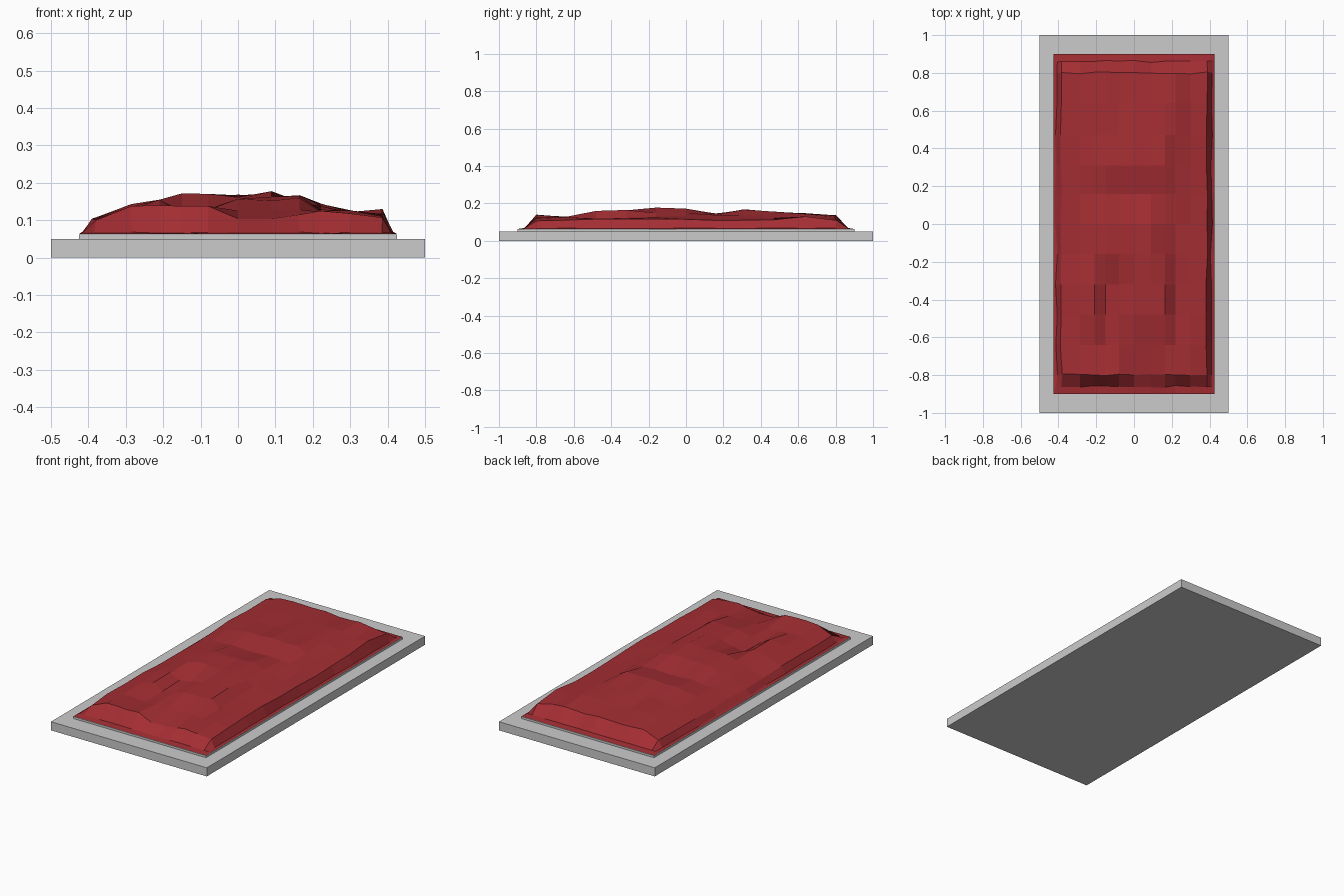
import bpy, bmesh, random

if "Cube" in bpy.data.objects:
    bpy.data.objects.remove(bpy.data.objects["Cube"])

random.seed(4)


def box(name, w, d, z0, z1):
    bm = bmesh.new()
    bmesh.ops.create_cube(bm, size=1)
    for v in bm.verts:
        v.co = (v.co.x * w, v.co.y * d, z0 if v.co.z < 0 else z1)
    me = bpy.data.meshes.new(name)
    bm.to_mesh(me)
    bm.free()
    ob = bpy.data.objects.new(name, me)
    bpy.context.collection.objects.link(ob)
    return ob


# Stone slab and the thin tray under the heap
box("base_slab", 1.0, 2.0, 0, 0.05)
box("thin_tray", 0.85, 1.8, 0.05, 0.062)

# Heap crest heights seen from the front (by x), the side (by y), and along the front edge
xs = [-.385, -.285, -.21, -.15, -.08, 0, .09, .165, .22, .3, .385]
across = [.105, .145, .155, .172, .173, .17, .18, .167, .147, .127, .118]
front_row = [.10, .138, .14, .138, .138, .104, .104, .115, .125, .118, .107]
ys = [-.8, -.64, -.48, -.32, -.16, 0, .16, .31, .47, .64, .8]
along = [.138, .132, .16, .165, .178, .18, .147, .17, .158, .15, .138]


def height(i, j):
    if j == 0:
        return front_row[i]
    h = min(across[i], along[j])
    if (i, j) == (10, 9):
        return .13
    # folds: sudden drops to the right of three ridges
    if j in (2, 3) and i in (3, 4):
        return h - (.04 if i == 3 else .03)
    if j in (2, 3) and i == 8:
        return h - .024
    if j in (2, 3) and i in (2, 7):
        return h
    if j in (4, 5) and i in (7, 8):
        return h - .018
    return h - random.uniform(0, .010)


# Loose red heap: irregular grid with a steep skirt and a flat rim
nx, ny = len(xs), len(ys)
bm = bmesh.new()
grid = []
for j in range(-2, ny + 2):
    row = []
    for i in range(-2, nx + 2):
        ci, cj = min(max(i, 0), nx - 1), min(max(j, 0), ny - 1)
        rx, ry = abs(i - ci), abs(j - cj)
        ring = max(rx, ry)
        x, y = xs[ci], ys[cj]
        sx, sy = (1 if x > 0 else -1), (1 if y > 0 else -1)
        jit = random.uniform(-.006, .006)
        if rx:
            x = sx * (.41 + jit if rx == 1 else .425)
        if ry:
            y = sy * (.86 + jit if ry == 1 else .9)
        if ring == 0:
            z = height(i, j)
            if i in (0, nx - 1):
                x += jit
            if j in (0, ny - 1):
                y += jit
        else:
            z = .067 + jit * .4 if ring == 1 else .0635
        row.append(bm.verts.new((x, y, z)))
    grid.append(row)
for a, b in zip(grid, grid[1:]):
    for k in range(len(a) - 1):
        bm.faces.new((a[k], a[k + 1], b[k + 1], b[k]))
me = bpy.data.meshes.new("red_heap")
bm.to_mesh(me)
bm.free()
heap = bpy.data.objects.new("red_heap", me)
bpy.context.collection.objects.link(heap)
mat = bpy.data.materials.new("dark_red")
mat.diffuse_color = (.37, .027, .033, 1)
mat.use_nodes = True
mat.node_tree.nodes["Principled BSDF"].inputs["Base Color"].default_value = mat.diffuse_color
me.materials.append(mat)
